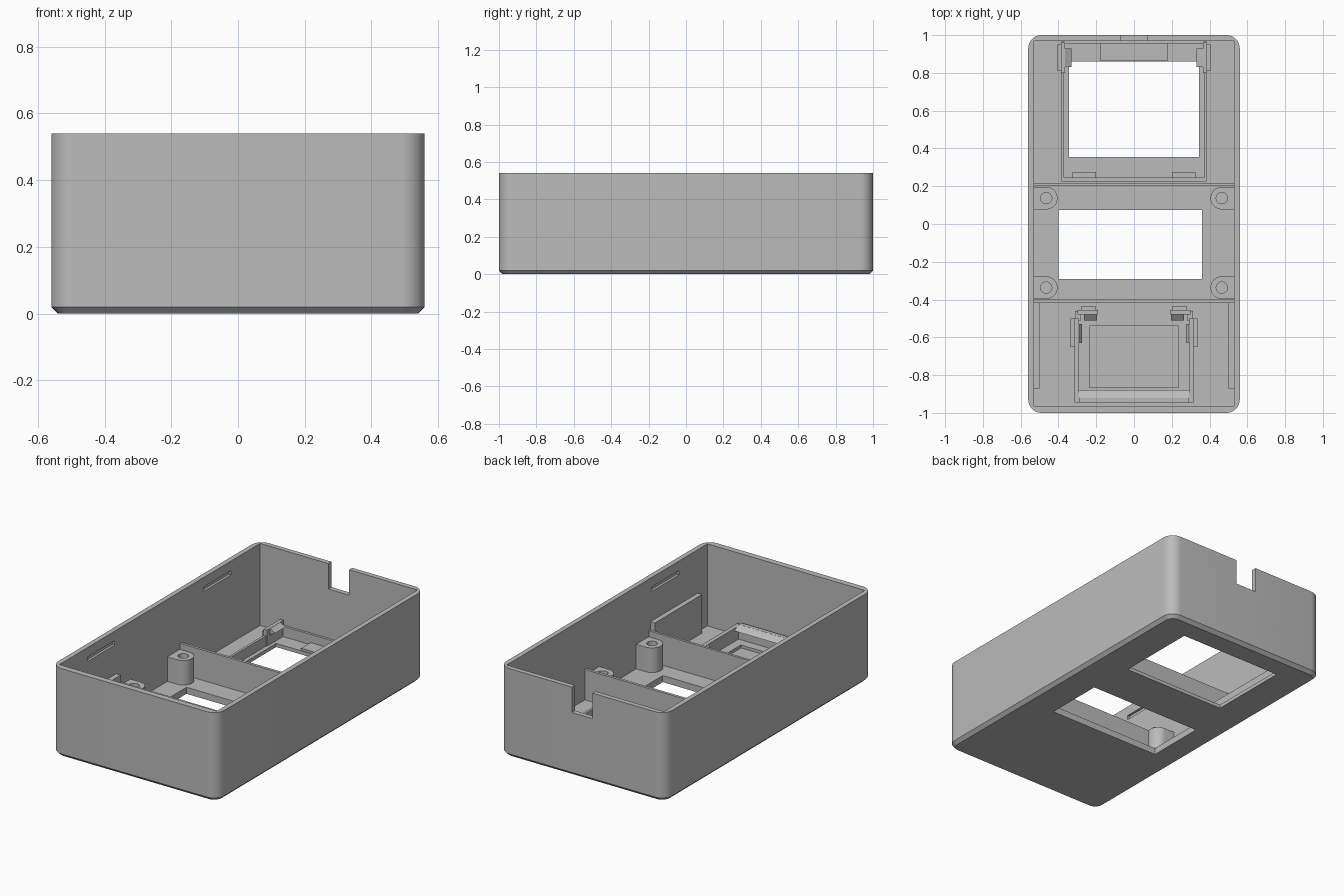
import bpy, bmesh, math

if "Cube" in bpy.data.objects:
    bpy.data.objects.remove(bpy.data.objects["Cube"])

grey = bpy.data.materials.new("light grey plastic")
grey.use_nodes = True
COLOR = (0.5, 0.5, 0.5, 1)
grey.diffuse_color = COLOR
grey.node_tree.nodes["Principled BSDF"].inputs["Base Color"].default_value = COLOR

W, L, H = 0.56, 1.0, 0.54      # half width, half length, height
IX, IY = 0.53, 0.97            # inner half sizes
FLOOR, POCKET = 0.04, 0.022


def finish(name, bm):
    bmesh.ops.recalc_face_normals(bm, faces=bm.faces)
    mesh = bpy.data.meshes.new(name)
    bm.to_mesh(mesh)
    bm.free()
    mesh.materials.append(grey)
    obj = bpy.data.objects.new(name, mesh)
    bpy.context.collection.objects.link(obj)
    return obj


def loft(name, rings):
    """Closed solid through rings with equal point counts."""
    bm = bmesh.new()
    loops = [[bm.verts.new(p) for p in ring] for ring in rings]
    n = len(loops[0])
    bm.faces.new(loops[0])
    bm.faces.new(loops[-1])
    for a, b in zip(loops, loops[1:]):
        for i in range(n):
            j = (i + 1) % n
            bm.faces.new((a[i], a[j], b[j], b[i]))
    return finish(name, bm)


def prism(name, outline, z0, z1):
    return loft(name, [[(x, y, z) for x, y in outline] for z in (z0, z1)])


def box(name, x0, x1, y0, y1, z0, z1):
    return prism(name, [(x0, y0), (x1, y0), (x1, y1), (x0, y1)], z0, z1)


def pair(name, x0, x1, y0, y1, z0, z1):
    """Box and its mirror image across x = 0."""
    box(name + "_left", x0, x1, y0, y1, z0, z1)
    box(name + "_right", -x1, -x0, y0, y1, z0, z1)


def cut(obj, cutter):
    mod = obj.modifiers.new("cut", "BOOLEAN")
    mod.operation, mod.solver, mod.object = "DIFFERENCE", "EXACT", cutter
    bpy.context.view_layer.objects.active = obj
    bpy.ops.object.modifier_apply(modifier=mod.name)
    bpy.data.objects.remove(cutter)


def rounded(hx, hy, r, z, steps=8):
    ring = []
    for k, (sx, sy) in enumerate([(1, 1), (-1, 1), (-1, -1), (1, -1)]):
        for i in range(steps + 1):
            a = math.pi / 2 * (k + i / steps)
            ring.append((sx * (hx - r) + r * math.cos(a),
                         sy * (hy - r) + r * math.sin(a), z))
    return ring


# Case shell with chamfered base
case = loft("case_shell", [rounded(W - 0.02, L - 0.02, 0.05, 0),
                           rounded(W, L, 0.07, 0.02), rounded(W, L, 0.07, H)])
cutters = [
    (-IX, IX, -0.963, IY, FLOOR, 1),              # cavity
    (-0.37, 0.37, 0.245, 0.955, POCKET, 0.1),     # display recess
    (-0.345, 0.345, 0.355, 0.86, -0.1, 0.1),      # display window
    (-0.4, 0.36, -0.29, 0.075, -0.1, 0.1),        # middle window
    (-0.235, 0.235, -0.865, -0.54, POCKET, 0.1),  # front pocket
    (-0.07, 0.07, 0.9, 1.1, 0.385, 1),            # cable notch
    (-0.545, -0.5, -0.69, -0.43, 0.455, 0.482),   # lid catch slots
    (-0.545, -0.5, 0.43, 0.69, 0.455, 0.482),
    (0.5, 0.545, -0.69, -0.43, 0.455, 0.482),
]
for c in cutters:
    cut(case, box("cutter", *c))
bpy.ops.object.select_all(action="DESELECT")
case.select_set(True)
bpy.context.view_layer.objects.active = case
bpy.ops.object.shade_smooth_by_angle(angle=math.radians(30))

# Cross dividers and side ledges
box("back_divider", -IX, IX, 0.2, 0.217, 0.03, 0.225)
box("front_divider", -IX, IX, -0.415, -0.4, 0.03, 0.225)
pair("side_ledge", 0.5, IX, -0.87, -0.415, 0.03, 0.275)

# Screw posts, D shaped against the walls
for side, sx in (("left", 1), ("right", -1)):
    for place, cy in (("back", 0.137), ("front", -0.337)):
        r, cx = 0.06, 0.465
        arc = [math.pi / 2 + math.pi * i / 20 for i in range(21)]
        outline = [(sx * (cx + r * math.cos(a)), cy + r * math.sin(a)) for a in arc]
        outline += [(sx * IX, cy - r), (sx * IX, cy + r)]
        post = prism(f"{place}_{side}_screw_post", outline, 0.03, 0.19)
        circle = [2 * math.pi * i / 24 for i in range(24)]
        hole = prism("cutter", [(sx * cx + 0.03 * math.cos(a), cy + 0.03 * math.sin(a))
                                for a in circle], 0.05, 0.3)
        cut(post, hole)
        bpy.ops.object.select_all(action="DESELECT")
        post.select_set(True)
        bpy.context.view_layer.objects.active = post
        bpy.ops.object.shade_smooth_by_angle(angle=math.radians(30))

# Display frame with rear clips
pair("display_frame_side", 0.37, 0.385, 0.225, 0.965, 0.03, 0.085)
box("display_frame_front", -0.37, 0.37, 0.225, 0.245, 0.03, 0.085)
box("display_frame_back", -0.37, 0.37, 0.955, 0.97, 0.03, 0.085)
box("display_back_step", -0.18, 0.18, 0.865, 0.955, 0.015, 0.035)
pair("display_front_tab", 0.2, 0.325, 0.245, 0.275, 0.015, 0.06)
pair("display_clip_base", 0.385, 0.405, 0.81, 0.95, 0.03, 0.1)
pair("display_clip", 0.365, 0.387, 0.8, 0.96, 0.015, 0.12)


def wedge(name, x0, x1, y0, y1, z0, z1):
    """Catch with its upper edge running along x."""
    section = [(y0, z0), (y1, z0), (y1, z1), (y0, z0 + (z1 - z0) * 0.4)]
    loft(name, [[(x, y, z) for y, z in section] for x in (x0, x1)])


def hook(name, xi, xo, y0, y1, z0, z1):
    """Mirrored catches with the lip facing the centre line."""
    for side, s in (("left", 1), ("right", -1)):
        section = [(xo, z0), (xo, z1), (xi, (z0 + z1) / 2)]
        loft(f"{name}_{side}", [[(s * x, y, z) for x, z in section] for y in (y0, y1)])


hook("display_hook", 0.33, 0.367, 0.83, 0.93, 0.08, 0.12)

# Front module holder with clips
pair("holder_side", 0.29, 0.315, -0.945, -0.5, 0.03, 0.12)
box("holder_front", -0.29, 0.29, -0.945, -0.92, 0.03, 0.13)
loft("holder_front_catch", [[(x, -0.921, 0.09), (x, -0.88, 0.105), (x, -0.921, 0.13)]
                            for x in (-0.29, 0.29)])
pair("holder_clip_base", 0.313, 0.335, -0.65, -0.5, 0.03, 0.1)
hook("holder_hook", 0.275, 0.292, -0.63, -0.53, 0.08, 0.12)
pair("holder_back_clip", 0.19, 0.3, -0.48, -0.455, 0.03, 0.13)
pair("holder_back_brace", 0.2, 0.28, -0.457, -0.437, 0.03, 0.1)
pair("holder_corner", 0.28, 0.312, -0.51, -0.46, 0.03, 0.1)
for side, s in (("left", 1), ("right", -1)):
    x0, x1 = sorted((s * 0.195, s * 0.265))
    wedge(f"holder_back_catch_{side}", x0, x1, -0.51, -0.479, 0.09, 0.13)
